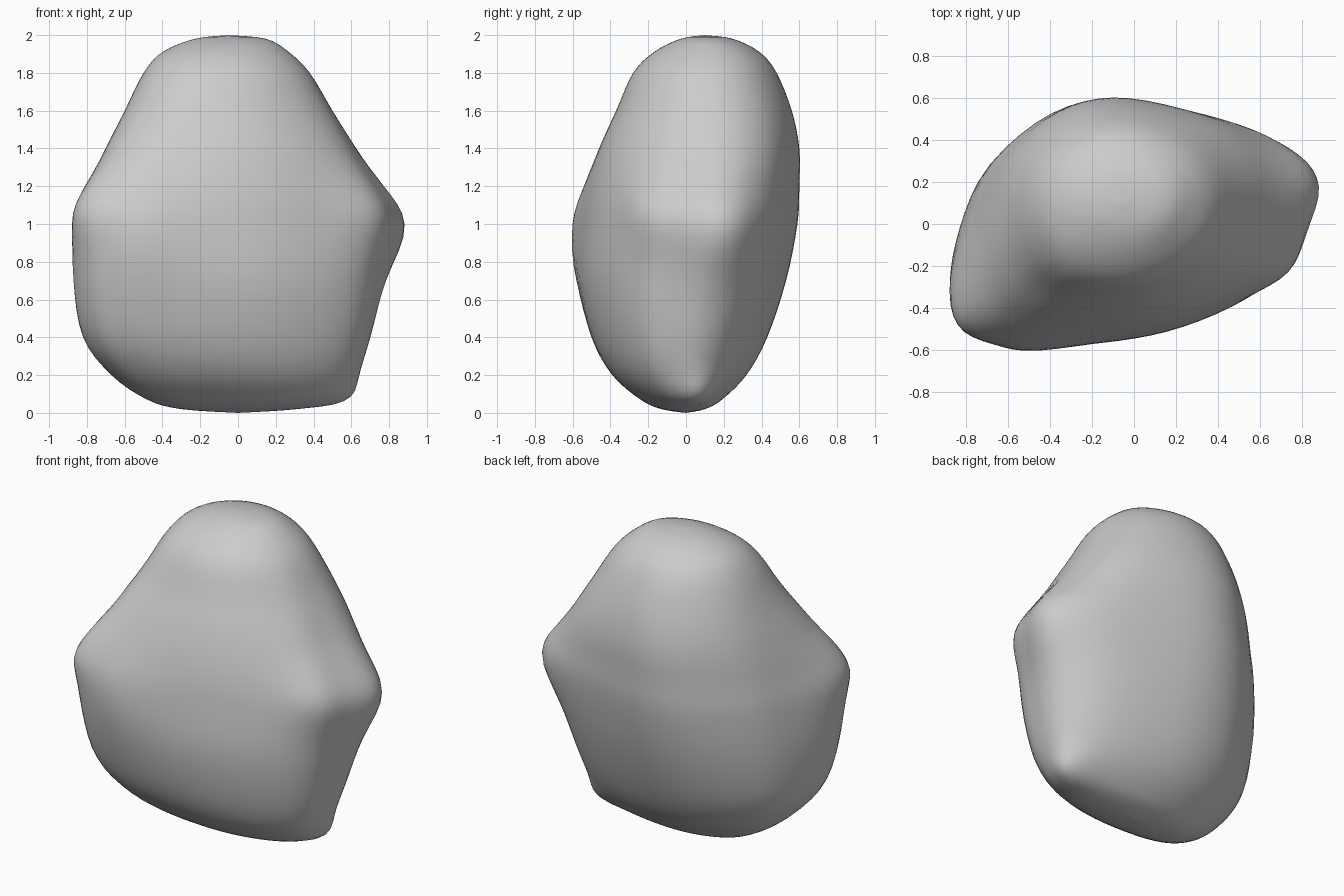
import bpy
import bmesh
import math
from mathutils import Vector

RING_STEPS = 4      # rings between two levels
SIDE_STEPS = 4      # points between two outline points

# Plan outline at the widest height, counter-clockwise
outline = [
    (.79, .16), (.73, .32), (.57, .45), (.28, .54), (-.1, .6), (-.4, .53),
    (-.67, .31), (-.8, .03), (-.86, -.24), (-.8, -.44), (-.65, -.53),
    (-.45, -.56), (-.05, -.53), (.25, -.46), (.54, -.33), (.7, -.19), (.76, -.02),
]

# Height, x range, y range, and how strongly the plan outline shows
levels = [
    (0, 0, 0, 0, 0, .3),
    (.02, -.3, .3, -.13, .1, .3),
    (.07, -.48, .5, -.24, .19, .4),
    (.2, -.67, .62, -.39, .32, .55),
    (.4, -.82, .7, -.5, .43, .7),
    (.7, -.87, .76, -.57, .53, .85),
    (1, -.86, .78, -.57, .59, 1),
    (1.2, -.79, .72, -.53, .6, .9),
    (1.4, -.7, .62, -.46, .6, .7),
    (1.6, -.6, .5, -.37, .56, .45),
    (1.8, -.5, .38, -.28, .48, .25),
    (1.91, -.4, .27, -.17, .39, .15),
    (1.98, -.23, .15, -.03, .25, .1),
    (2, -.05, -.05, .1, .1, .1),
]

# Blunt corners pulled out of the body: centre, pull, radius
knobs = [
    ((.8, .16, 1), (.1, .03, 0), .26),
    ((.72, -.17, 1.08), (.04, -.04, 0), .2),
    ((-.81, -.46, 1.14), (-.06, -.04, 0), .22),
    ((-.5, -.56, .95), (0, -.03, 0), .25),
    ((.53, .06, .07), (.07, .02, -.01), .15),
]


def blend(a, b, c, d, t):
    """Catmull-Rom curve between b and c."""
    return (b * 2 + (c - a) * t + (a * 2 - b * 5 + c * 4 - d) * t ** 2
            + (b * 3 - a - c * 3 + d) * t ** 3) / 2


def smooth_path(points, steps, closed):
    """Insert smoothly curved points between the given ones."""
    pts = [Vector(p) for p in points]
    n = len(pts)

    def pick(i):
        return pts[i % n] if closed else pts[max(0, min(i, n - 1))]

    result = []
    for i in range(n if closed else n - 1):
        quad = [pick(i + k) for k in (-1, 0, 1, 2)]
        result += [blend(*quad, s / steps) for s in range(steps)]
    return result if closed else result + [pts[-1]]


def unit_outline(points):
    """Scale an outline so that it fills the square from -1 to 1."""
    lo = [min(p[k] for p in points) for k in range(2)]
    hi = [max(p[k] for p in points) for k in range(2)]
    return [Vector([2 * (p[k] - lo[k]) / (hi[k] - lo[k]) - 1 for k in range(2)])
            for p in points]


def pull_knobs(co):
    """Move a point by the knobs near it."""
    moved = Vector(co)
    for centre, pull, radius in knobs:
        distance = (Vector(co) - Vector(centre)).length / radius
        moved += Vector(pull) * math.exp(-distance ** 2)
    return moved


def make_ring(bm, plan, level):
    """One horizontal section, fitted to its x and y range."""
    z, left, right, front, back, strength = level
    section = unit_outline([p.normalized().lerp(p, strength) for p in plan])
    return [bm.verts.new(pull_knobs(((left + right + (right - left) * p.x) / 2,
                                     (front + back + (back - front) * p.y) / 2, z)))
            for p in section]


def build_boulder():
    bm = bmesh.new()
    plan = unit_outline(smooth_path(outline, SIDE_STEPS, True))
    sections = smooth_path(levels, RING_STEPS, False)
    rings = [make_ring(bm, plan, s) for s in sections[1:-1]]

    # Skin between neighbouring rings
    count = len(plan)
    for low, high in zip(rings, rings[1:]):
        for i in range(count):
            j = (i + 1) % count
            bm.faces.new((low[i], low[j], high[j], high[i]))

    # Close the underside and the crown
    for ring, tip in ((rings[0], sections[0]), (rings[-1], sections[-1])):
        pole = bm.verts.new((tip[1], tip[3], tip[0]))
        for i in range(count):
            bm.faces.new((ring[i], ring[(i + 1) % count], pole))

    bmesh.ops.recalc_face_normals(bm, faces=bm.faces)
    mesh = bpy.data.meshes.new("boulder")
    bm.to_mesh(mesh)
    bm.free()
    boulder = bpy.data.objects.new("boulder", mesh)
    bpy.context.collection.objects.link(boulder)
    return boulder


def make_material(name, colour):
    mat = bpy.data.materials.new(name)
    mat.use_nodes = True
    mat.diffuse_color = colour
    shader = next(n for n in mat.node_tree.nodes if n.type == 'BSDF_PRINCIPLED')
    shader.inputs["Base Color"].default_value = colour
    return mat


default_cube = bpy.data.objects.get("Cube")
if default_cube:
    bpy.data.objects.remove(default_cube)

boulder = build_boulder()
boulder.data.materials.append(make_material("stone grey", (.6, .6, .6, 1)))

# Soft, weathered shading
bpy.context.view_layer.objects.active = boulder
boulder.select_set(True)
bpy.ops.object.shade_smooth_by_angle(angle=math.radians(60))
